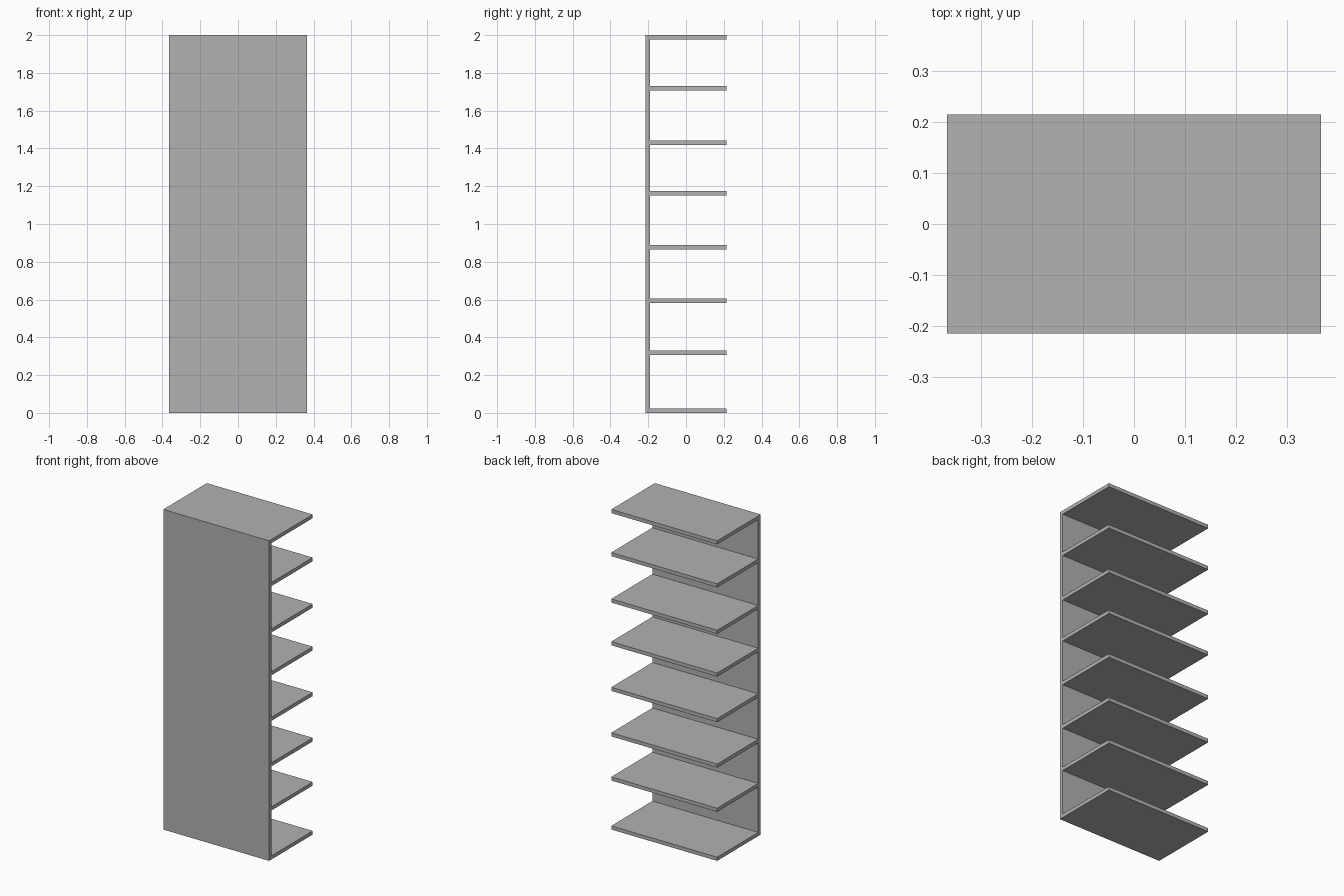
import bpy
import bmesh

cube = bpy.data.objects.get("Cube")
if cube:
    bpy.data.objects.remove(cube, do_unlink=True)

# One plain grey for the whole unit
grey = bpy.data.materials.new("plain_grey")
grey.use_nodes = True
colour = (0.445, 0.445, 0.445, 1.0)
grey.diffuse_color = colour
grey.node_tree.nodes["Principled BSDF"].inputs["Base Color"].default_value = colour

HALF_WIDTH = 0.366
HALF_DEPTH = 0.215
HEIGHT = 2.0
PANEL = 0.025       # thickness of the upright panel
SHELF = 0.023       # thickness of each shelf
SHELF_BOTTOMS = [0, 0.306, 0.582, 0.866, 1.151, 1.418, 1.708, HEIGHT - SHELF]

# Side profile: upright panel with shelves reaching backwards like a comb
inner = -HALF_DEPTH + PANEL
profile = [(-HALF_DEPTH, HEIGHT), (-HALF_DEPTH, 0)]
for z in SHELF_BOTTOMS:
    if z > 0:
        profile.append((inner, z))
    profile += [(HALF_DEPTH, z), (HALF_DEPTH, z + SHELF)]
    if z + SHELF < HEIGHT:
        profile.append((inner, z + SHELF))

# Extrude the profile across the width
bm = bmesh.new()
face = bm.faces.new([bm.verts.new((-HALF_WIDTH, y, z)) for y, z in profile])
result = bmesh.ops.extrude_face_region(bm, geom=[face], use_keep_orig=True)
moved = [v for v in result["geom"] if isinstance(v, bmesh.types.BMVert)]
bmesh.ops.translate(bm, verts=moved, vec=(2 * HALF_WIDTH, 0, 0))
bmesh.ops.recalc_face_normals(bm, faces=bm.faces)

mesh = bpy.data.meshes.new("shelf_unit")
bm.to_mesh(mesh)
bm.free()
mesh.materials.append(grey)
shelf_unit = bpy.data.objects.new("shelf_unit", mesh)
bpy.context.collection.objects.link(shelf_unit)
